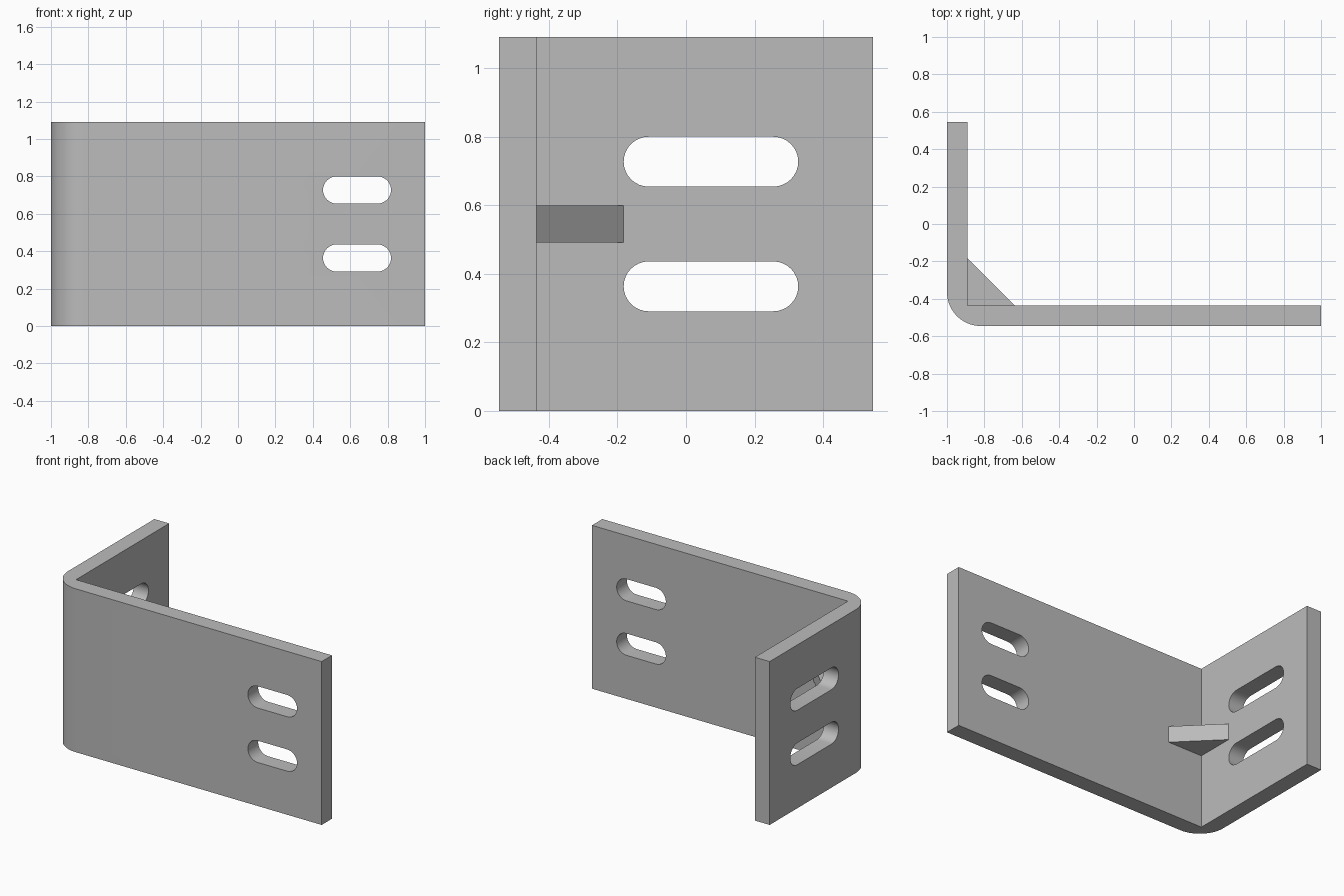
import bpy, bmesh, math
from mathutils import Matrix, Vector

cube = bpy.data.objects.get("Cube")
if cube:
    bpy.data.objects.remove(cube, do_unlink=True)

U = 2 / 55                      # one design unit
LEFT, FRONT = -1.0, -15 * U     # outer faces of the two flanges
T, R, H = 3 * U, 5 * U, 30 * U  # thickness, outer bend radius, height

steel = bpy.data.materials.new("grey_steel")
steel.use_nodes = True
COLOUR = (0.5, 0.5, 0.5, 1)
steel.diffuse_color = COLOUR
steel.node_tree.nodes["Principled BSDF"].inputs["Base Color"].default_value = COLOUR


def prism(name, outline, depth, matrix=Matrix()):
    """Extrude a flat outline along its local z."""
    bm = bmesh.new()
    face = bm.faces.new([bm.verts.new((a, b, 0)) for a, b in outline])
    grown = bmesh.ops.extrude_face_region(bm, geom=[face])["geom"]
    top = [v for v in grown if isinstance(v, bmesh.types.BMVert)]
    bmesh.ops.translate(bm, verts=top, vec=Vector((0, 0, depth)))
    bm.transform(matrix)
    bmesh.ops.recalc_face_normals(bm, faces=bm.faces)
    mesh = bpy.data.meshes.new(name)
    bm.to_mesh(mesh)
    bm.free()
    mesh.materials.append(steel)
    obj = bpy.data.objects.new(name, mesh)
    bpy.context.collection.objects.link(obj)
    return obj


def arc(cx, cy, r, start, end, steps=16):
    angles = [math.radians(start + (end - start) * i / steps) for i in range(steps + 1)]
    return [(cx + r * math.cos(a), cy + r * math.sin(a)) for a in angles]


# Bent plate: L-shaped profile with a rounded outer corner
inner_x, inner_y = LEFT + T, FRONT + T
profile = [(1, FRONT), (1, inner_y), (inner_x, inner_y), (inner_x, -FRONT), (LEFT, -FRONT)]
profile += arc(LEFT + R, FRONT + R, R, 180, 270)
plate = prism("bent_plate", profile, H)


# Slots: two through each flange
def slot_cutter(name, length, matrix):
    r = 2 * U
    half = length / 2 - r
    outline = arc(half, 0, r, -90, 90) + arc(-half, 0, r, 90, 270)
    cutter = prism(name, outline, 3 * T, matrix)
    cutter.hide_render = True
    cutter.hide_set(True)
    cut = plate.modifiers.new(name, "BOOLEAN")
    cut.object, cut.operation, cut.solver = cutter, "DIFFERENCE", "EXACT"
    return cutter


upright = Matrix.Rotation(math.radians(90), 4, "X")
sideways = Matrix.Rotation(math.radians(90), 4, "Z") @ upright
cutters = []
for label, z in (("lower", 10 * U), ("upper", 20 * U)):
    front = Matrix.Translation((17.5 * U, FRONT + 2 * T, z)) @ upright
    side = Matrix.Translation((LEFT - T, 2 * U, z)) @ sideways
    cutters.append(slot_cutter(label + "_front_slot_cutter", 10 * U, front))
    cutters.append(slot_cutter(label + "_side_slot_cutter", 14 * U, side))

# Bake the cuts and drop the helpers
bpy.context.view_layer.objects.active = plate
plate.select_set(True)
for modifier in list(plate.modifiers):
    bpy.ops.object.modifier_apply(modifier=modifier.name)
for cutter in cutters:
    bpy.data.objects.remove(cutter, do_unlink=True)
bpy.ops.object.shade_smooth_by_angle(angle=math.radians(30))

# Triangular gusset in the inner corner
LEG = 7 * U
prism("corner_gusset",
      [(inner_x, inner_y), (inner_x + LEG, inner_y), (inner_x, inner_y + LEG)],
      T, Matrix.Translation((0, 0, (H - T) / 2)))
